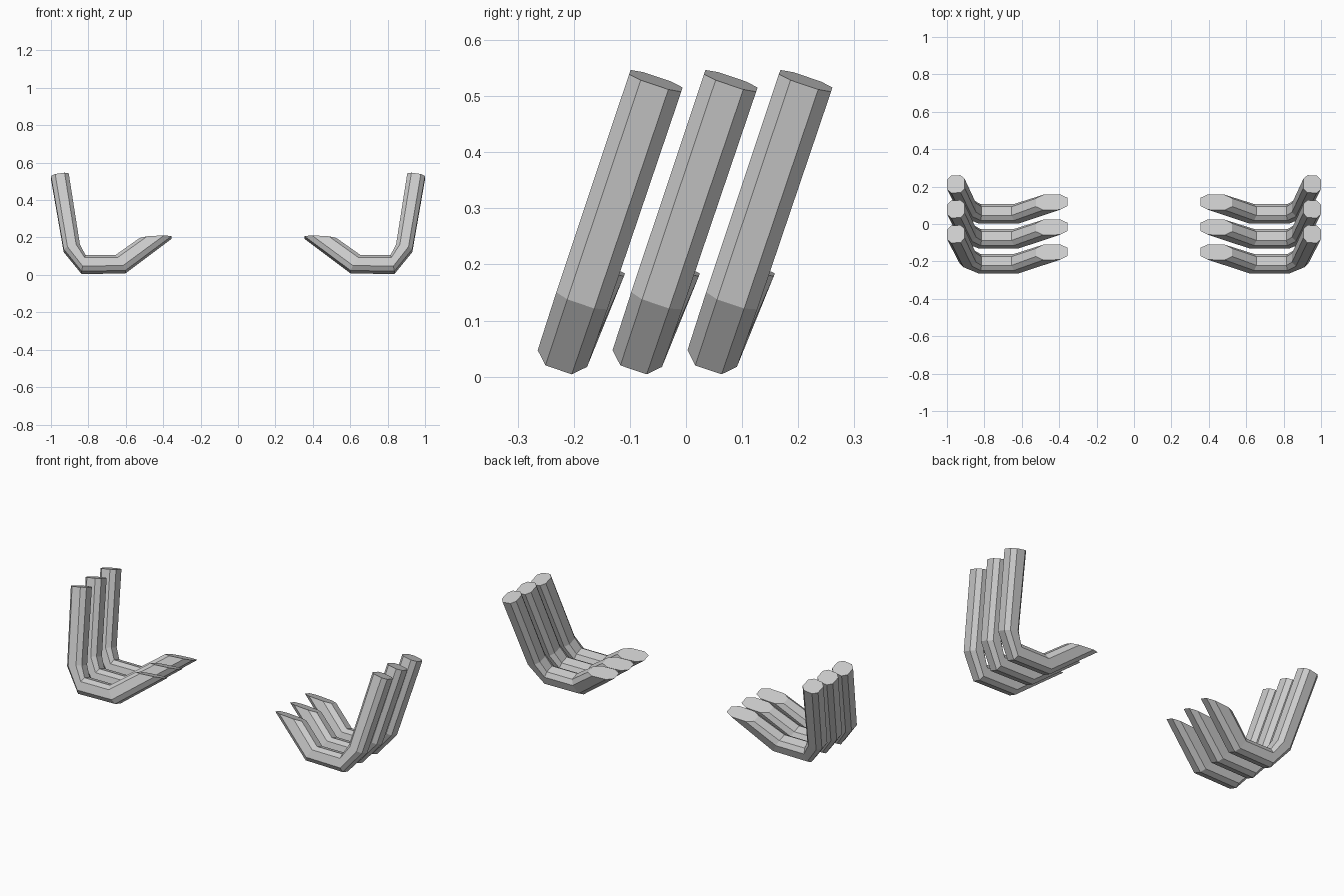
import bpy, bmesh, math

if "Cube" in bpy.data.objects:
    bpy.data.objects.remove(bpy.data.objects["Cube"])

TILT = math.radians(18.6)
C, S = math.cos(TILT), math.sin(TILT)
H, F = 0.049, 0.026   # half width of pipe and half width of each flat

# Chamfered-square cross-section: (across the bend, across the pipe)
SECTION = [(H, -F), (H, F), (F, H), (-F, H), (-H, F), (-H, -F), (-F, -H), (F, -H)]

# Rings along the pipe: outer x, outer z, inner x, inner z, side shift, width factor
RINGS = [
    (1.000, 0.475, 0.905, 0.490, 0.000, 1.00),
    (0.932, 0.063, 0.845, 0.088, 0.000, 0.98),
    (0.836, -0.061, 0.815, 0.030, 0.000, 0.95),
    (0.602, -0.057, 0.655, 0.030, 0.000, 0.95),
    (0.355, 0.142, 0.525, 0.132, 0.014, 0.88),
]


def make_pipe(name, side, y_offset):
    bm = bmesh.new()
    loops = []
    for xo, zo, xi, zi, shift, width in RINGS:
        loop = []
        for a, b in SECTION:
            t = (1 + a / H) / 2
            x = xi + (xo - xi) * t
            z = zi + (zo - zi) * t
            y = -0.219 + shift + b * width
            # lean the whole pipe backwards
            loop.append(bm.verts.new((side * x, y * C + z * S + y_offset, z * C - y * S)))
        loops.append(loop)
    n = len(SECTION)
    for r0, r1 in zip(loops, loops[1:]):
        for i in range(n):
            j = (i + 1) % n
            bm.faces.new((r0[i], r0[j], r1[j], r1[i]))
    # end caps
    bm.faces.new(loops[0])
    bm.faces.new(loops[-1])
    bmesh.ops.recalc_face_normals(bm, faces=bm.faces[:])
    mesh = bpy.data.meshes.new(name)
    bm.to_mesh(mesh)
    bm.free()
    obj = bpy.data.objects.new(name, mesh)
    bpy.context.collection.objects.link(obj)


# Three bent pipes on each side
for label, side in (("right", 1), ("left", -1)):
    for k in range(3):
        make_pipe(f"{label}_pipe_{k + 1}", side, k * 0.1335)
